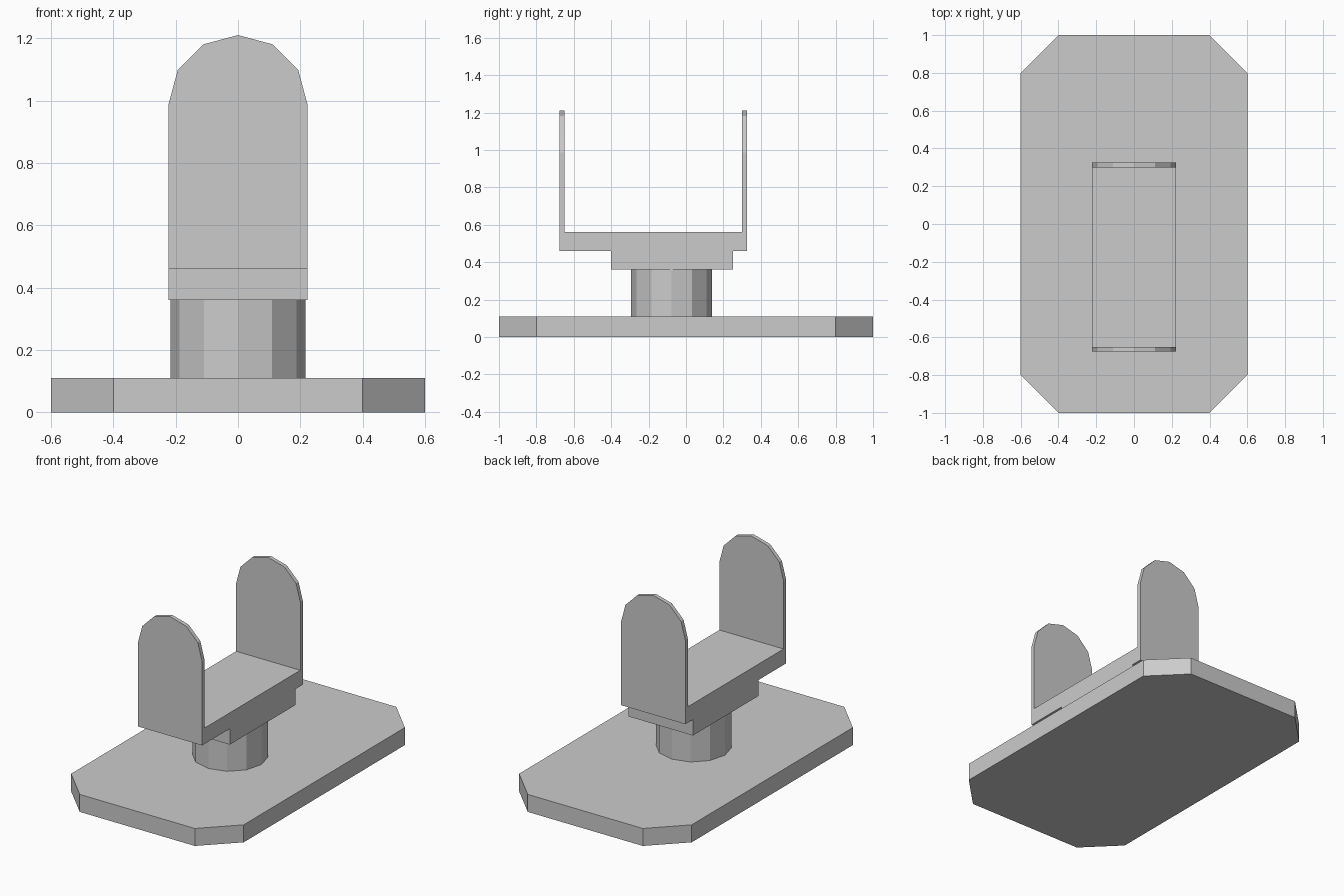
import bpy, bmesh
from math import sin, cos, pi
from mathutils import Vector

if "Cube" in bpy.data.objects:
    bpy.data.objects.remove(bpy.data.objects["Cube"])


def prism(name, points, direction):
    """Extrude a closed 3D outline along a vector."""
    bm = bmesh.new()
    face = bm.faces.new([bm.verts.new(p) for p in points])
    ext = bmesh.ops.extrude_face_region(bm, geom=[face])
    verts = [g for g in ext["geom"] if isinstance(g, bmesh.types.BMVert)]
    bmesh.ops.translate(bm, verts=verts, vec=Vector(direction))
    bmesh.ops.recalc_face_normals(bm, faces=bm.faces)
    mesh = bpy.data.meshes.new(name)
    bm.to_mesh(mesh)
    bm.free()
    obj = bpy.data.objects.new(name, mesh)
    bpy.context.collection.objects.link(obj)
    return obj


# Base plate with clipped corners
base = [(0.6, -0.8), (0.6, 0.8), (0.4, 1), (-0.4, 1),
        (-0.6, 0.8), (-0.6, -0.8), (-0.4, -1), (0.4, -1)]
prism("base_plate", [(x, y, 0) for x, y in base], (0, 0, 0.11))

# Twelve-sided post, slightly in front of the centre
MID = -0.077
ring = [(0.217 * cos(k * pi / 6), MID + 0.217 * sin(k * pi / 6), 0.11) for k in range(12)]
prism("post", ring, (0, 0, 0.25))

# Fork bracket: stepped U profile swept across x
profile = [(-0.40, 0.36), (0.25, 0.36), (0.25, 0.46), (0.325, 0.46),
           (0.325, 1.3), (0.30, 1.3), (0.30, 0.56), (-0.65, 0.56),
           (-0.65, 1.3), (-0.675, 1.3), (-0.675, 0.46), (-0.40, 0.46)]
bracket = prism("fork_bracket", [(-0.4, y, z) for y, z in profile], (0.8, 0, 0))

# Arch-shaped trim gives the arms their faceted round tops
R = 0.223
arch = [(R * cos(k * pi / 6), -1, 0.987 + R * sin(k * pi / 6)) for k in range(7)]
arch += [(-R, -1, 0.2), (R, -1, 0.2)]
trim = prism("arch_trim", arch, (0, 2, 0))
trim.hide_render = True

mod = bracket.modifiers.new("round_arms", "BOOLEAN")
mod.operation = "INTERSECT"
mod.solver = "EXACT"
mod.object = trim
bpy.context.view_layer.objects.active = bracket
bpy.ops.object.modifier_apply(modifier=mod.name)
bpy.data.objects.remove(trim)
